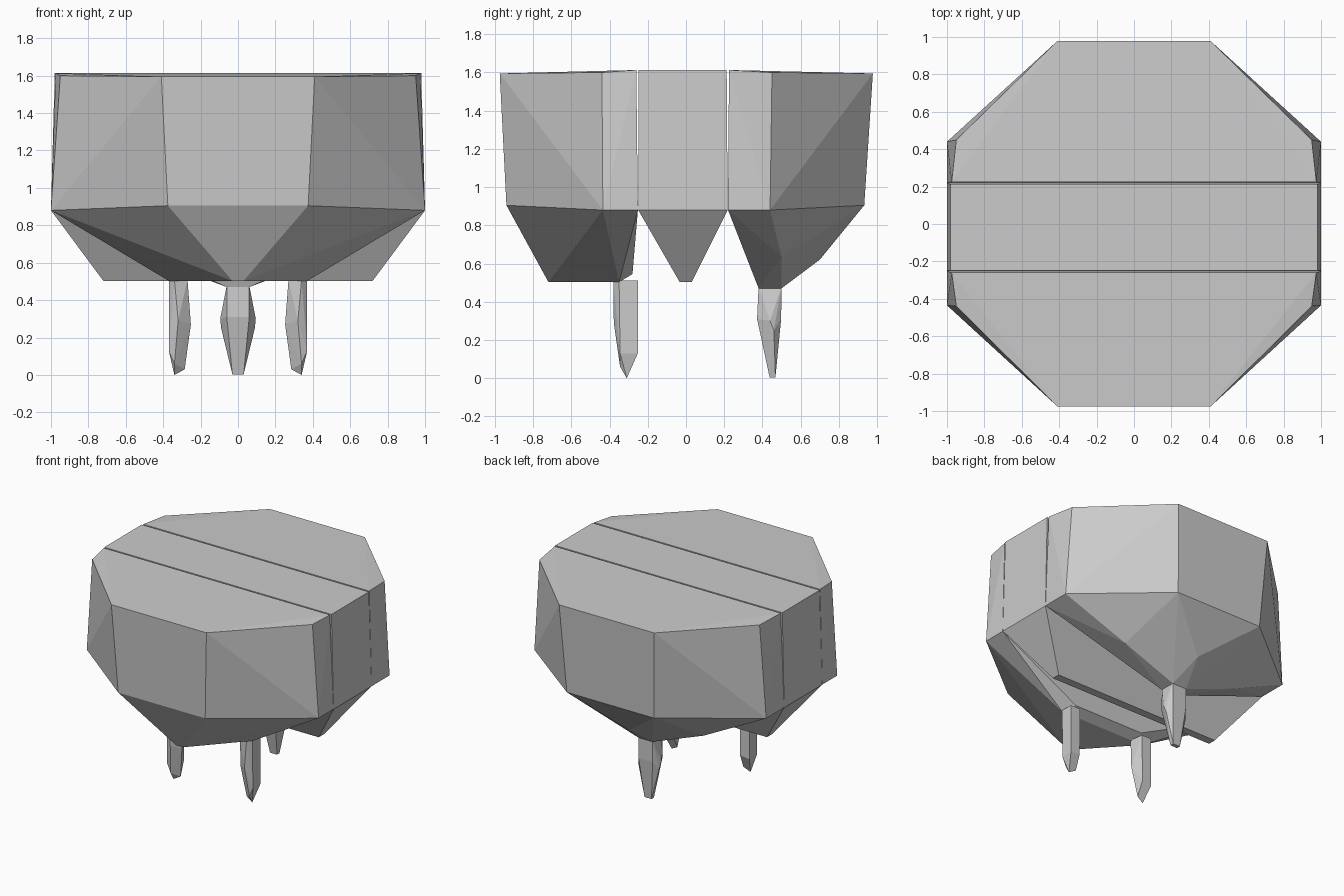
import bpy, bmesh


def hull(name, points, mirror=True):
    """Convex faceted solid from a few corner points, optionally mirrored in x."""
    pts = set(points)
    if mirror:
        pts |= {(-x, y, z) for x, y, z in points}
    bm = bmesh.new()
    for p in sorted(pts):
        bm.verts.new(p)
    res = bmesh.ops.convex_hull(bm, input=bm.verts[:])
    loose = [v for v in bm.verts if not v.link_faces]
    bmesh.ops.delete(bm, geom=loose, context='VERTS')
    bmesh.ops.recalc_face_normals(bm, faces=bm.faces[:])
    me = bpy.data.meshes.new(name)
    bm.to_mesh(me)
    bm.free()
    ob = bpy.data.objects.new(name, me)
    bpy.context.collection.objects.link(ob)
    return ob


# Front section of the body
hull("body_front", [
    (.41, -.975, 1.595), (.95, -.44, 1.60), (.975, -.26, 1.613),
    (.375, -.94, .905), (1, -.435, .88), (1, -.252, .88),
    (.46, -.53, .655), (.03, -.72, .503), (.37, -.35, .503), (.3, -.28, .545)])

# Middle band with a keel underneath
hull("body_middle", [
    (.98, -.248, 1.613), (.98, .213, 1.613),
    (1, -.25, .88), (1, .218, .88),
    (.72, -.033, .503), (.72, .03, .503)])

# Back section of the body
hull("body_back", [
    (.41, .978, 1.595), (.95, .45, 1.60), (.975, .225, 1.613),
    (.375, .933, .905), (1, .44, .88), (1, .22, .88),
    (.5, .5, .635), (0, .7, .62), (.06, .38, .47), (.06, .5, .47)])

# Back leg
hull("back_leg", [
    (.06, .38, .48), (.06, .5, .48),
    (.06, .372, .31), (.095, .44, .30), (.09, .46, .25), (.06, .498, .31),
    (.03, .438, .003), (.03, .468, .003)])

# Pair of front legs
for side, s in (("left", -1), ("right", 1)):
    hull("front_leg_" + side, [(s * x, y, z) for x, y, z in [
        (.27, -.36, .51), (.34, -.38, .51), (.37, -.35, .51),
        (.37, -.252, .51), (.285, -.252, .51),
        (.252, -.33, .27), (.32, -.378, .29), (.37, -.345, .13),
        (.37, -.252, .13), (.29, -.252, .14),
        (.285, -.30, .03), (.34, -.345, .06), (.34, -.31, 0)]], mirror=False)
